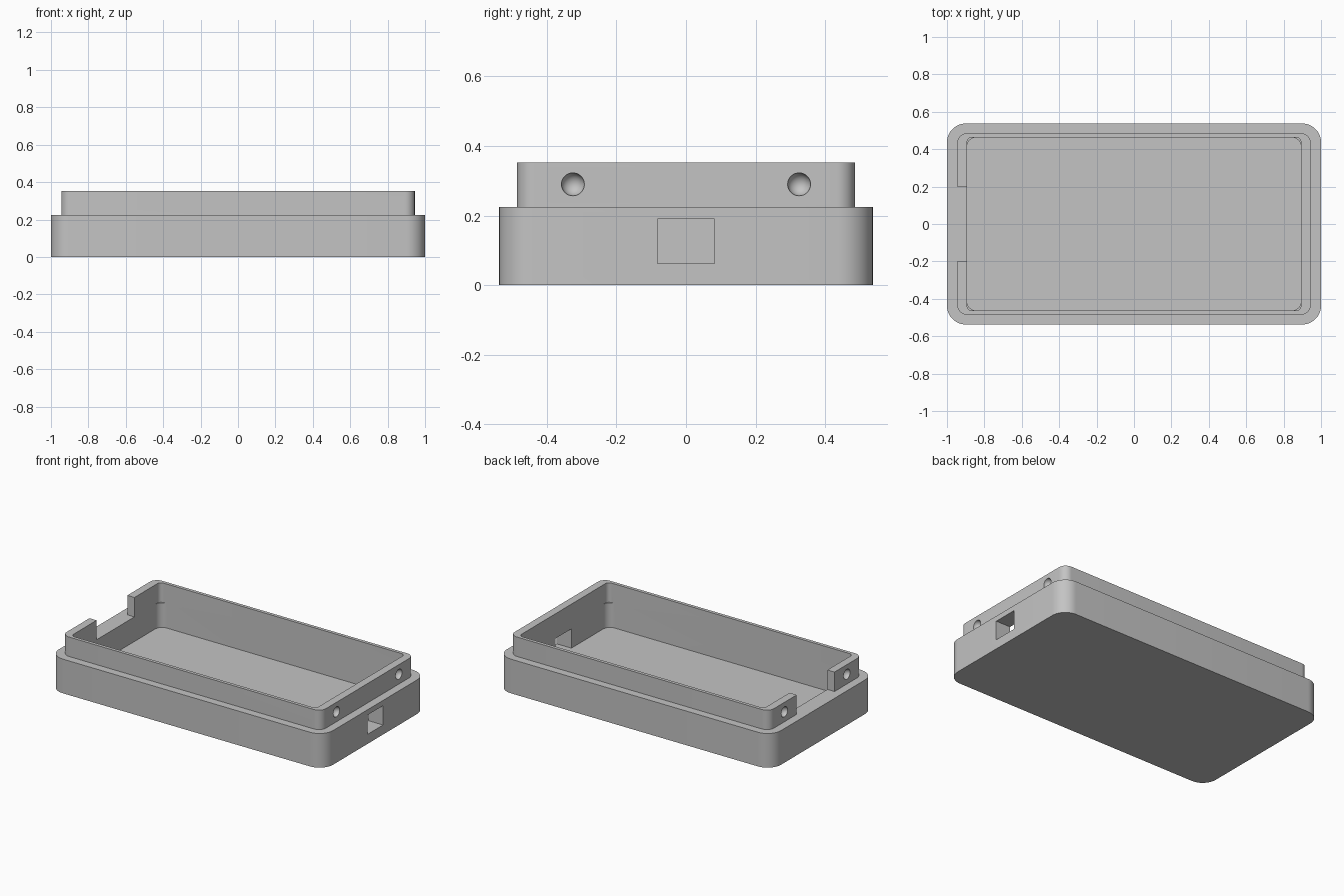
import bpy
import bmesh
import math
from mathutils import Matrix, Vector

cube = bpy.data.objects.get("Cube")
if cube:
    bpy.data.objects.remove(cube, do_unlink=True)

# Key heights shared by the parts
FLOOR, SHOULDER, RIM = 0.063, 0.225, 0.353

grey = bpy.data.materials.new("plain grey")
grey.use_nodes = True
COLOUR = (0.55, 0.55, 0.55, 1)
grey.diffuse_color = COLOUR
grey.node_tree.nodes["Principled BSDF"].inputs["Base Color"].default_value = COLOUR


def to_object(name, bm):
    bmesh.ops.recalc_face_normals(bm, faces=bm.faces)
    mesh = bpy.data.meshes.new(name)
    bm.to_mesh(mesh)
    bm.free()
    mesh.materials.append(grey)
    obj = bpy.data.objects.new(name, mesh)
    bpy.context.collection.objects.link(obj)
    return obj


def rounded_slab(name, hx, hy, radius, z0, z1, steps=12):
    """Upright slab with rounded corners, centred on the origin."""
    bm = bmesh.new()
    ring = []
    for quarter, (sx, sy) in enumerate([(1, 1), (-1, 1), (-1, -1), (1, -1)]):
        for i in range(steps + 1):
            a = (quarter + i / steps) * math.pi / 2
            ring.append(bm.verts.new((sx * (hx - radius) + radius * math.cos(a),
                                      sy * (hy - radius) + radius * math.sin(a), z0)))
    face = bm.faces.new(ring)
    extruded = bmesh.ops.extrude_face_region(bm, geom=[face])["geom"]
    for v in extruded:
        if isinstance(v, bmesh.types.BMVert):
            v.co.z = z1
    return to_object(name, bm)


def box(name, low, high):
    low, high = Vector(low), Vector(high)
    bm = bmesh.new()
    bmesh.ops.create_cube(bm, size=1)
    for v in bm.verts:
        v.co = Vector(low[i] if v.co[i] < 0 else high[i] for i in range(3))
    return to_object(name, bm)


def ball(name, centre, radius):
    bm = bmesh.new()
    bmesh.ops.create_uvsphere(bm, u_segments=32, v_segments=16, radius=radius,
                              matrix=Matrix.Translation(centre) @ Matrix.Rotation(math.pi / 2, 4, 'Y'))
    return to_object(name, bm)


def combine(target, other, operation):
    """Apply a boolean and discard the helper."""
    mod = target.modifiers.new(operation.lower(), 'BOOLEAN')
    mod.operation, mod.solver, mod.object = operation, 'EXACT', other
    graph = bpy.context.evaluated_depsgraph_get()
    graph.update()
    mesh = bpy.data.meshes.new_from_object(target.evaluated_get(graph))
    target.modifiers.clear()
    target.data = mesh
    bpy.data.objects.remove(other, do_unlink=True)


# Lower tray with its cavity and the port in the +x end
tray = rounded_slab("enclosure_tray", 1, 0.537, 0.1, 0, SHOULDER)
combine(tray, rounded_slab("tray_cavity", 0.893, 0.463, 0.05, FLOOR, RIM), 'DIFFERENCE')
combine(tray, box("port_cutter", (0.85, -0.082, FLOOR), (1.1, 0.082, 0.19)), 'DIFFERENCE')

# Raised lip, open at the -x end
lip = rounded_slab("raised_lip", 0.945, 0.485, 0.052, SHOULDER, RIM)
combine(lip, rounded_slab("lip_cavity", 0.893, 0.463, 0.027, 0, 0.5), 'DIFFERENCE')
combine(lip, box("notch_cutter", (-1.1, -0.197, 0), (-0.8, 0.197, 0.5)), 'DIFFERENCE')

# Round snap dimples on both ends of the lip
for sx in (-1, 1):
    for sy in (-1, 1):
        combine(lip, ball("dimple_cutter", (sx * 0.945, sy * 0.325, 0.29), 0.033), 'DIFFERENCE')

# One solid shell, smooth round corners and sharp edges
combine(tray, lip, 'UNION')
bpy.ops.object.select_all(action='DESELECT')
tray.select_set(True)
bpy.context.view_layer.objects.active = tray
bpy.ops.object.shade_smooth_by_angle(angle=math.radians(30))
